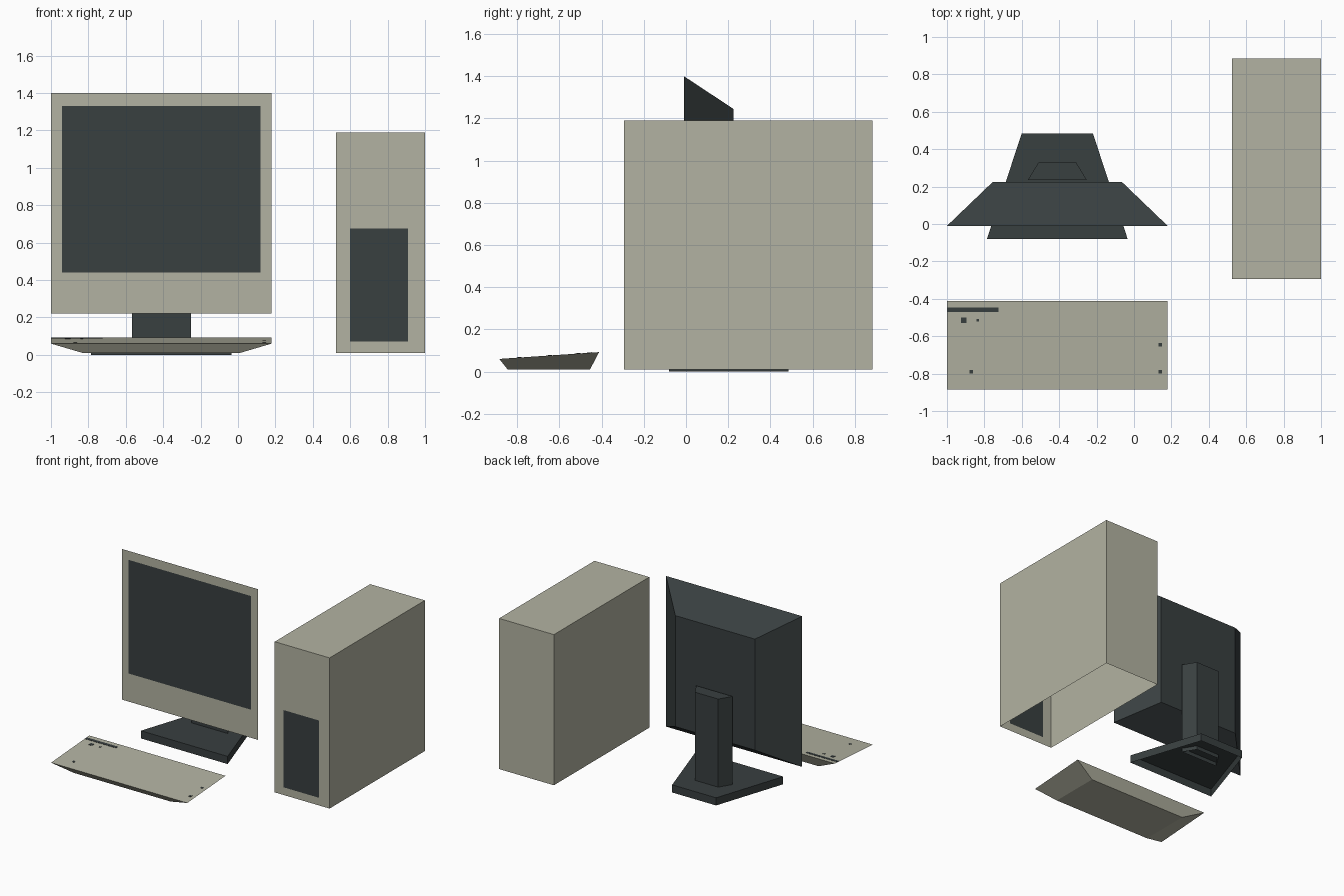
import bpy, bmesh
from mathutils import Vector

if "Cube" in bpy.data.objects:
    bpy.data.objects.remove(bpy.data.objects["Cube"])


def material(name, rgb):
    m = bpy.data.materials.new(name)
    m.diffuse_color = (*rgb, 1)
    m.use_nodes = True
    m.node_tree.nodes["Principled BSDF"].inputs["Base Color"].default_value = m.diffuse_color
    return m


BEIGE = material("warm beige", (0.45, 0.45, 0.36))
DARK = material("dark slate", (0.040, 0.050, 0.051))


def loft(name, ring_a, ring_b, mats, cap_a=True, panel=None, front_index=0):
    """Join two four-point rings; optionally cut a dark panel in the front face."""
    bm = bmesh.new()
    a = [bm.verts.new(p) for p in ring_a]
    b = [bm.verts.new(p) for p in ring_b]
    n = len(a)
    for i in range(n):
        j = (i + 1) % n
        bm.faces.new((a[i], a[j], b[j], b[i]))
    bm.faces.new(b)
    if cap_a:
        bm.faces.new(a)
    bmesh.ops.recalc_face_normals(bm, faces=bm.faces[:])
    bm.normal_update()
    if panel:
        x0, x1, z0, z1 = panel
        for co, no in (((x0, 0, 0), (1, 0, 0)), ((x1, 0, 0), (1, 0, 0)),
                       ((0, 0, z0), (0, 0, 1)), ((0, 0, z1), (0, 0, 1))):
            front = [f for f in bm.faces if f.normal.y < -0.99]
            geom = front + list({e for f in front for e in f.edges}) \
                + list({v for f in front for v in f.verts})
            bmesh.ops.bisect_plane(bm, geom=geom, plane_co=co, plane_no=no)
        bm.normal_update()
        for f in bm.faces:
            if f.normal.y < -0.99:
                c = f.calc_center_median()
                inside = x0 < c.x < x1 and z0 < c.z < z1
                f.material_index = 1 - front_index if inside else front_index
    me = bpy.data.meshes.new(name)
    bm.to_mesh(me)
    bm.free()
    for m in mats:
        me.materials.append(m)
    ob = bpy.data.objects.new(name, me)
    bpy.context.collection.objects.link(ob)
    return ob


def ring_xz(x0, x1, z0, z1, y):
    return [(x0, y, z0), (x1, y, z0), (x1, y, z1), (x0, y, z1)]


def ring_xy(x0, x1, y0, y1, z):
    return [(x0, y0, z), (x1, y0, z), (x1, y1, z), (x0, y1, z)]


def trapezoid(cx, half_front, half_back, y0, y1, z):
    return [(cx - half_front, y0, z), (cx + half_front, y0, z),
            (cx + half_back, y1, z), (cx - half_back, y1, z)]


CX = -0.41  # monitor centre line

# Monitor: dark tapered shell, beige bezel face with a dark screen
loft("monitor", ring_xz(-1.0, 0.18, 0.22, 1.40, -0.01),
     ring_xz(-0.755, -0.065, 0.375, 1.245, 0.225), [DARK, BEIGE],
     panel=(-0.94, 0.12, 0.44, 1.33), front_index=1)

# Stand: column behind the screen, and a foot that is open underneath
loft("stand_column", trapezoid(CX, 0.158, 0.10, 0.235, 0.33, 0.03),
     trapezoid(CX, 0.158, 0.10, 0.235, 0.33, 0.75), [DARK], cap_a=False)
loft("stand_foot", trapezoid(CX, 0.376, 0.19, -0.08, 0.485, 0.0),
     trapezoid(CX, 0.376, 0.19, -0.08, 0.485, 0.06), [DARK], cap_a=False)

# Computer tower: beige box, open underneath, with a dark drive panel
loft("tower", ring_xy(0.525, 1.0, -0.295, 0.885, 0.01),
     ring_xy(0.525, 1.0, -0.295, 0.885, 1.19), [BEIGE, DARK],
     cap_a=False, panel=(0.60, 0.91, 0.07, 0.675))


# Keyboard: sloped top, sides tapering inward to the bottom
def key_z(y):
    return 0.06 + (y + 0.885) * 0.032 / 0.47


key_top = [(x, y, key_z(y)) for x, y, _ in ring_xy(-1.0, 0.18, -0.885, -0.412, 0)]
loft("keyboard", ring_xy(-0.83, 0.01, -0.845, -0.455, 0.01), key_top, [BEIGE])


# Dark marks on the keyboard: a strip and small dots as thin plates
def mark(name, x0, x1, y0, y1):
    base = [Vector((x, y, key_z(y))) for x, y, _ in ring_xy(x0, x1, y0, y1, 0)]
    loft(name, base, [p + Vector((0, 0, 0.002)) for p in base], [DARK])


mark("keyboard_strip", -0.998, -0.725, -0.47, -0.447)
for i, (x, y, r) in enumerate([(-0.91, -0.515, 0.014), (-0.835, -0.515, 0.007),
                               (-0.87, -0.79, 0.010), (0.14, -0.645, 0.010),
                               (0.14, -0.79, 0.010)]):
    mark(f"keyboard_dot_{i + 1}", x - r, x + r, y - r, y + r)
